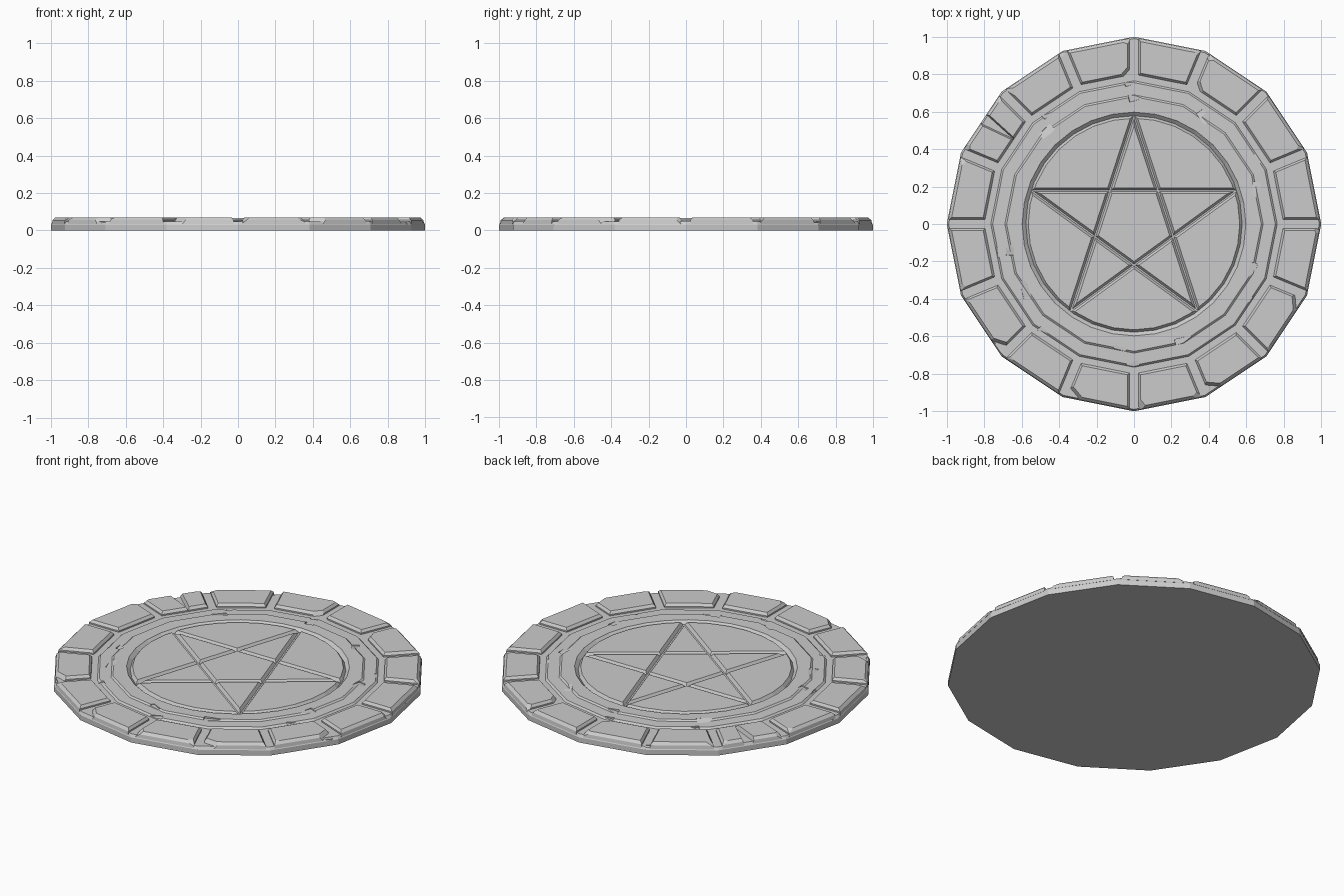
import bpy, bmesh, math, random
from mathutils import Vector, Matrix, Euler

if "Cube" in bpy.data.objects:
    bpy.data.objects.remove(bpy.data.objects["Cube"])

random.seed(7)
N = 16


def to_object(name, bm):
    bmesh.ops.recalc_face_normals(bm, faces=bm.faces)
    me = bpy.data.meshes.new(name)
    bm.to_mesh(me)
    bm.free()
    ob = bpy.data.objects.new(name, me)
    bpy.context.collection.objects.link(ob)
    return ob


def lathe(name, profile, sides, closed=False):
    """Turn (radius, z) points around z; open profiles get capped."""
    bm = bmesh.new()
    rings = []
    for r, z in profile:
        rings.append([bm.verts.new((r * math.cos(2 * math.pi * i / sides),
                                    r * math.sin(2 * math.pi * i / sides), z))
                      for i in range(sides)])
    count = len(rings) if closed else len(rings) - 1
    for k in range(count):
        a, b = rings[k], rings[(k + 1) % len(rings)]
        for i in range(sides):
            j = (i + 1) % sides
            bm.faces.new((a[i], a[j], b[j], b[i]))
    if not closed:
        bm.faces.new(rings[0])
        bm.faces.new(rings[-1])
    return to_object(name, bm)


def carve(target, cutter):
    mod = target.modifiers.new("carve", 'BOOLEAN')
    mod.operation = 'DIFFERENCE'
    mod.solver = 'EXACT'
    mod.object = cutter
    bpy.context.view_layer.objects.active = target
    bpy.ops.object.modifier_apply(modifier=mod.name)
    bpy.data.objects.remove(cutter, do_unlink=True)


# Stepped sixteen-sided slab
slab = lathe("stone_slab", [(1.0, 0), (1.0, 0.03), (0.99, 0.047), (0.765, 0.047),
                            (0.755, 0.057), (0.69, 0.058), (0.68, 0.066),
                            (0.62, 0.065)], N)

# Round groove
carve(slab, lathe("groove_cutter", [(0.560, 0.08), (0.565, 0.064), (0.578, 0.046),
                                    (0.597, 0.064), (0.602, 0.08)], 32, closed=True))

# Five-pointed star grooves
tips = [Vector((0.575 * math.cos(math.radians(90 + 72 * k)),
                0.575 * math.sin(math.radians(90 + 72 * k)), 0)) for k in range(5)]
for k in range(5):
    p, q = tips[k], tips[(k + 2) % 5]
    d = (q - p).normalized()
    n = Vector((-d.y, d.x, 0))
    bm = bmesh.new()
    ends = []
    for c in (p, q):
        ends.append([bm.verts.new(c + n * w + Vector((0, 0, z)))
                     for w, z in ((-0.026, 0.08), (-0.004, 0.047 + k * 0.0003),
                                  (0.004, 0.047 + k * 0.0003), (0.026, 0.08))])
    for i in range(4):
        j = (i + 1) % 4
        bm.faces.new((ends[0][i], ends[0][j], ends[1][j], ends[1][i]))
    bm.faces.new(ends[0])
    bm.faces.new(ends[1])
    carve(slab, to_object("star_cutter", bm))

# Chips along the ring steps and the rim
bm = bmesh.new()
for radius, z, count, size in ((0.68, 0.073, 9, 0.07), (0.755, 0.064, 7, 0.05),
                               (1.0, 0.053, 11, 0.07)):
    for i in range(count):
        a = 2 * math.pi * (i + random.uniform(0.2, 0.8)) / count
        tilt = Euler((random.uniform(-.2, .2), random.uniform(-.3, .3),
                      a + random.uniform(-.4, .4))).to_matrix().to_4x4()
        place = Matrix.Translation((radius * math.cos(a), radius * math.sin(a), z)) @ tilt
        bmesh.ops.create_cube(bm, size=1, matrix=place @ Matrix.Diagonal(
            (size * 0.6, size * random.uniform(0.9, 1.6), 0.026, 1)))
carve(slab, to_object("chip_cutter", bm))


def cut(bm, co, no):
    """Slice off everything beyond a plane and cap the cut."""
    res = bmesh.ops.bisect_plane(bm, geom=bm.verts[:] + bm.edges[:] + bm.faces[:],
                                 plane_co=co, plane_no=no, clear_outer=True)
    edges = [e for e in res["geom_cut"] if isinstance(e, bmesh.types.BMEdge)]
    if edges:
        bmesh.ops.holes_fill(bm, edges=[e for e in bm.edges if e.is_boundary], sides=0)


def block_mesh(gap=0.024):
    """Tapered block lying along +x, in the slab's first sector."""
    bm = bmesh.new()
    layers = []
    for u0, u1, inset, z in ((0.785, 0.979, 0, 0.035), (0.785, 0.976, 0, 0.055),
                             (0.797, 0.962, 0.011, 0.07)):
        t = math.tan(math.pi / N)
        h0, h1 = u0 * t - gap - inset, u1 * t - gap - inset
        layers.append([bm.verts.new(v) for v in
                       ((u0, -h0, z), (u1, -h1, z), (u1, h1, z), (u0, h0, z))])
    for a, b in zip(layers, layers[1:]):
        for i in range(4):
            j = (i + 1) % 4
            bm.faces.new((a[i], a[j], b[j], b[i]))
    bm.faces.new(layers[0])
    bm.faces.new(layers[-1])
    return bm


# Border blocks with worn corners
big_chips = {4: (-1, -1), 9: (1, 1), 13: (1, -1), 14: (1, 1), 2: (-1, 1), 11: (1, -1)}
for i in range(N):
    # block 6 is cracked into two pieces
    for part in ((-1, 1) if i == 6 else (0,)):
        bm = block_mesh()
        if part:
            cut(bm, Vector((0.88, 0.018 * part - 0.02, 0.06)),
                Vector((0.15, -part, 0.35)))
        for _ in range(3):
            su, st = random.choice((-1, 1)), random.choice((-1, 1))
            corner = Vector((0.88 + su * 0.085, st * 0.145, 0.068))
            cut(bm, corner + Vector((0, -st * random.uniform(0.0, 0.015), 0)),
                Vector((su * random.uniform(.4, 1), st * random.uniform(.3, 1),
                        random.uniform(.8, 2.2))))
        if i in big_chips:
            su, st = big_chips[i]
            cut(bm, Vector((0.88 + su * 0.07, st * 0.115, 0.062)),
                Vector((su, st * 0.8, 0.9)))
        bmesh.ops.rotate(bm, verts=bm.verts, cent=(0, 0, 0),
                         matrix=Matrix.Rotation(2 * math.pi * (i + 0.5) / N, 3, 'Z'))
        to_object(f"border_block_{i + 1}" + ("_piece" if part else ""), bm)
